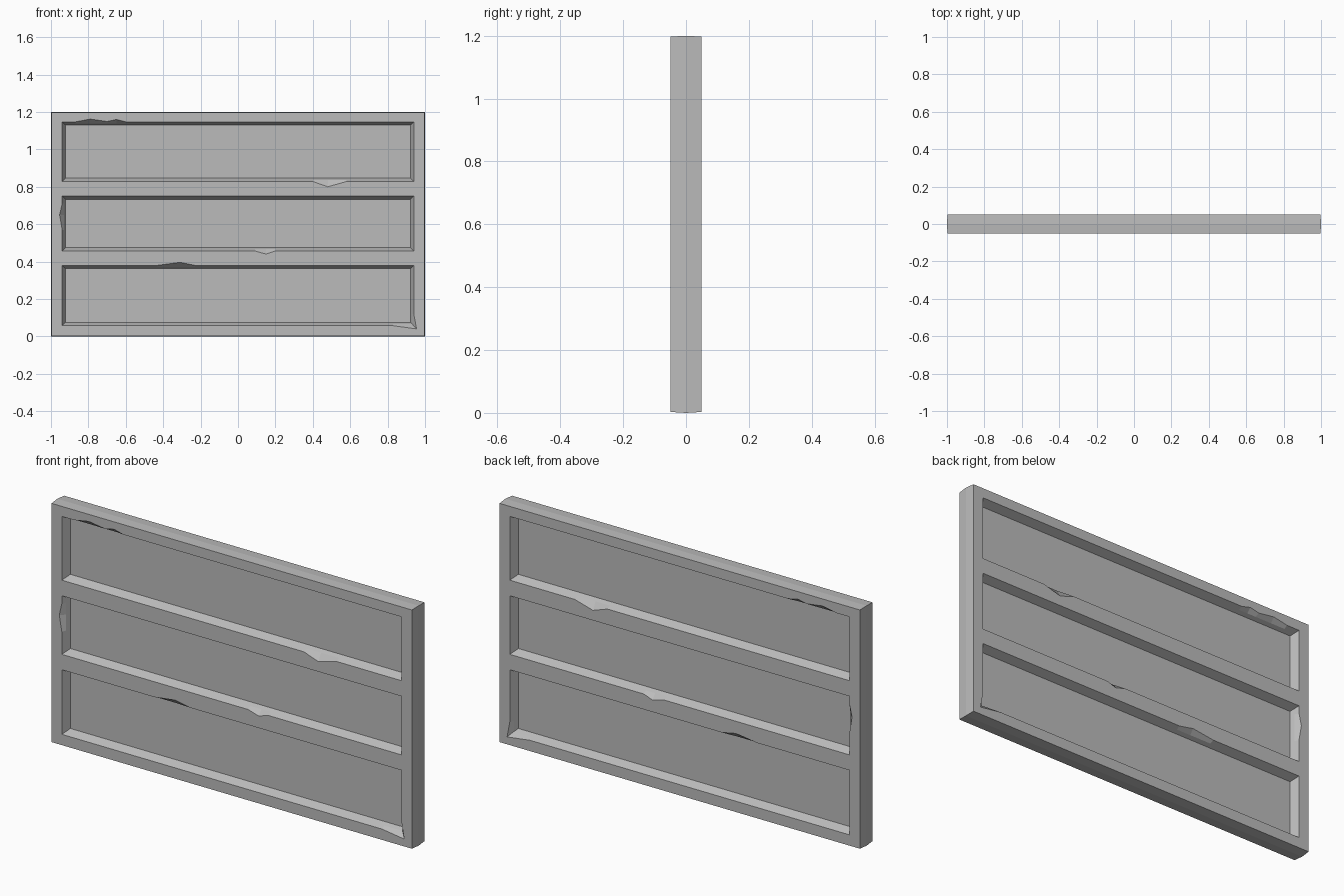
import bpy
import bmesh

cube = bpy.data.objects.get("Cube")
if cube:
    bpy.data.objects.remove(cube, do_unlink=True)

FRONT, FLOOR = -0.05, -0.008      # face of the frame, face of the sunk panels
HALF_W, HEIGHT, CROWN = 1.0, 1.2, 0.003
OPENING = 0.94                    # half width of each opening
BEVEL = 0.018                     # slope of the opening walls

grey = bpy.data.materials.new("stone grey")
grey.use_nodes = True
colour = (0.5, 0.5, 0.5, 1)
grey.diffuse_color = colour
grey.node_tree.nodes["Principled BSDF"].inputs["Base Color"].default_value = colour

# Each opening: bottom, top, and the chips along its bottom, right, top and left edges
openings = [
    (0.057, 0.38,
     [(0.83, 0.057), (0.955, 0.04)], [(0.94, 0.12)],
     [(-0.23, 0.38), (-0.31, 0.396), (-0.43, 0.38)], []),
    (0.457, 0.75,
     [(0.09, 0.457), (0.15, 0.44), (0.2, 0.457)], [],
     [], [(-0.94, 0.71), (-0.954, 0.65), (-0.94, 0.57)]),
    (0.828, 1.147,
     [(0.4, 0.828), (0.48, 0.8), (0.58, 0.828)], [],
     [(-0.6, 1.147), (-0.65, 1.16), (-0.7, 1.149), (-0.79, 1.162), (-0.87, 1.147)], []),
]

bm = bmesh.new()


def ring(points, y):
    return [bm.verts.new((x, y, z)) for x, z in points]


def bridge(a, b):
    n = len(a)
    for i in range(n):
        j = (i + 1) % n
        bm.faces.new((a[i], a[j], b[j], b[i]))


def loop_edges(verts):
    return [bm.edges.get((v, w)) for v, w in zip(verts, verts[1:] + verts[:1])]


def rectangle(inset):
    x, low, high = HALF_W - inset, inset, HEIGHT - inset
    return [(-x, low), (x, low), (x, high), (-x, high)]


def clamped(points, low, high, inset):
    w = OPENING - inset
    return [(max(-w, min(w, x)), max(low + inset, min(high - inset, z)))
            for x, z in points]


# Outer rim, slightly crowned at mid thickness
rim = ring(rectangle(CROWN), FRONT)
bridge(rim, ring(rectangle(0), 0))
face_edges = loop_edges(rim)

# Sunk panels with sloping walls and chipped edges
for low, high, bottom, right, top, left in openings:
    corner_chip = [] if right else [(OPENING, low)]
    outline = ([(-OPENING, low)] + bottom + corner_chip + right
               + [(OPENING, high)] + top + [(-OPENING, high)] + left)
    edge = ring(outline, FRONT)
    middle = ring(clamped(outline, low, high, BEVEL / 2), (FRONT + FLOOR) / 2)
    floor = ring(clamped(outline, low, high, BEVEL), FLOOR)
    bridge(edge, middle)
    bridge(middle, floor)
    bm.faces.new(floor)
    face_edges += loop_edges(edge)

# Flat front of the frame, then the matching back half
bmesh.ops.triangle_fill(bm, edges=face_edges, use_beauty=True, use_dissolve=False)
bmesh.ops.mirror(bm, geom=bm.verts[:] + bm.edges[:] + bm.faces[:],
                 axis='Y', merge_dist=0.0001)
bmesh.ops.remove_doubles(bm, verts=bm.verts[:], dist=0.0001)
bmesh.ops.recalc_face_normals(bm, faces=bm.faces[:])

mesh = bpy.data.meshes.new("panelled_slab")
bm.to_mesh(mesh)
bm.free()
mesh.materials.append(grey)
slab = bpy.data.objects.new("panelled_slab", mesh)
bpy.context.collection.objects.link(slab)
